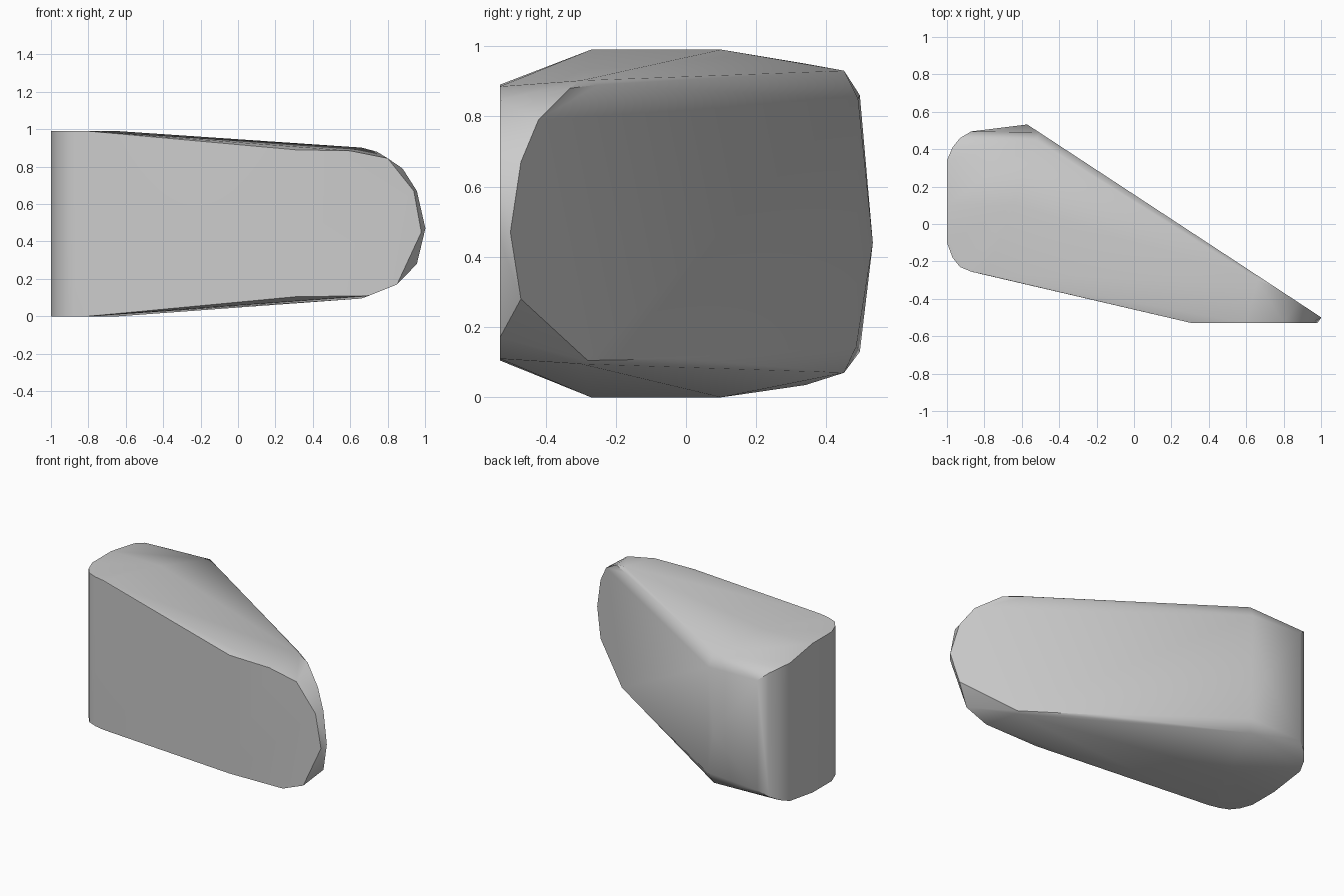
import bpy
import bmesh
import math

default = bpy.data.objects.get("Cube")
if default:
    bpy.data.objects.remove(default, do_unlink=True)


def paired(outline):
    """Plan points (x, y, low z, high z) become a bottom and a top point."""
    points = []
    for x, y, low, high in outline:
        points.append((x, y, low))
        points.append((x, y, high))
    return points


def on_slant(outline):
    """Place (y, z) points on the long slanted back plane."""
    return [(0.24 - 1.524 * y, y, z) for y, z in outline]


# Tall blunt end with rounded corners
blunt_end = paired([
    (-0.80, -0.27, 0, 0.99),
    (-0.87, -0.255, 0, 0.99),
    (-0.93, -0.23, 0, 0.99),
    (-0.97, -0.18, 0, 0.99),
    (-1, -0.1, 0, 0.99),
    (-1, 0.1, 0, 0.99),
    (-1, 0.34, 0.035, 0.95),
    (-0.64, 0.1, 0, 0.99),
])

# Short back face and its softened rim
back_rim = paired([
    (-0.97, 0.41, 0.06, 0.935),
    (-0.93, 0.46, 0.09, 0.91),
    (-0.87, 0.495, 0.13, 0.86),
    (-0.52, 0.45, 0.07, 0.93),
])

# Outline of the slanted face, ending in the rounded tip
slanted_face = on_slant([
    (0.46, 0.85), (0.49, 0.85), (0.532, 0.44), (0.485, 0.145),
    (0.0, 0.11), (-0.28, 0.105), (-0.47, 0.28), (-0.5, 0.47),
    (-0.47, 0.67), (-0.42, 0.79), (-0.33, 0.88), (-0.25, 0.89),
])

# Narrow flat front of the tip
tip_front = [(x, -0.53, z) for x, z in [
    (0.31, 0.89), (0.6, 0.885), (0.8, 0.845), (0.94, 0.67),
    (0.98, 0.45), (0.85, 0.17), (0.7, 0.11), (0.31, 0.105),
]]
tip_shoulder = paired([(0.66, -0.3, 0.095, 0.902)])

# Wrap all the outlines in one closed convex body
bm = bmesh.new()
for point in blunt_end + back_rim + slanted_face + tip_front + tip_shoulder:
    bm.verts.new(point)
hull = bmesh.ops.convex_hull(bm, input=bm.verts[:])
loose = {v for v in hull["geom_interior"] + hull["geom_unused"]
         if isinstance(v, bmesh.types.BMVert)}
bmesh.ops.delete(bm, geom=list(loose), context="VERTS")
bmesh.ops.dissolve_limit(bm, angle_limit=math.radians(1),
                         verts=bm.verts[:], edges=bm.edges[:])
bmesh.ops.recalc_face_normals(bm, faces=bm.faces[:])
mesh = bpy.data.meshes.new("wedge_block")
bm.to_mesh(mesh)
bm.free()

wedge = bpy.data.objects.new("wedge_block", mesh)
bpy.context.collection.objects.link(wedge)

# Plain grey surface
grey = bpy.data.materials.new("light_grey")
grey.use_nodes = True
colour = (0.6, 0.6, 0.6, 1)
grey.diffuse_color = colour
for node in grey.node_tree.nodes:
    if node.type == "BSDF_PRINCIPLED":
        node.inputs["Base Color"].default_value = colour
mesh.materials.append(grey)

# Soft corners, crisp main edges
bpy.ops.object.select_all(action="DESELECT")
wedge.select_set(True)
bpy.context.view_layer.objects.active = wedge
bpy.ops.object.shade_smooth_by_angle(angle=math.radians(35))
